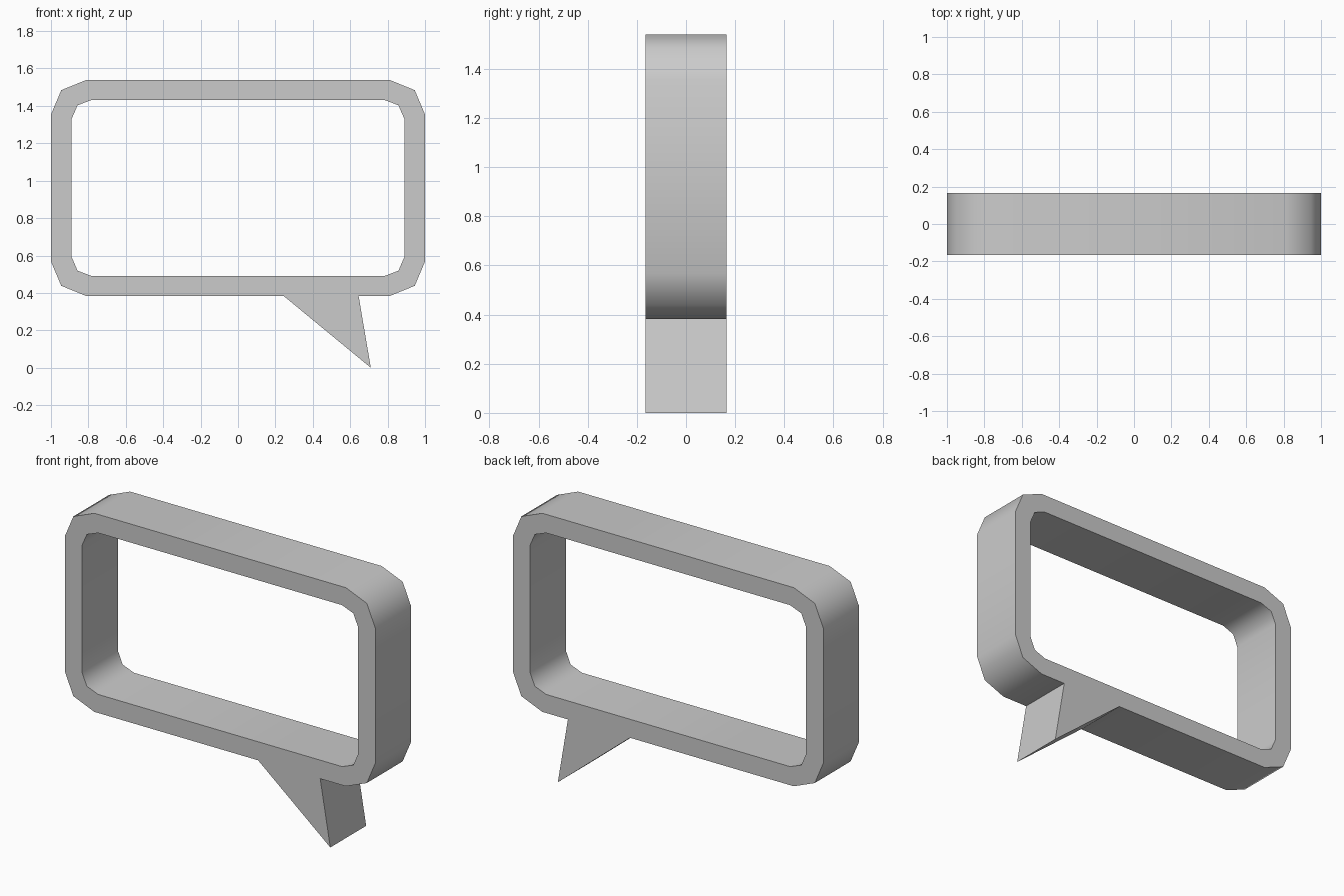
import bpy, bmesh, math

cube = bpy.data.objects.get("Cube")
if cube:
    bpy.data.objects.remove(cube, do_unlink=True)

DEPTH = 0.165
MID_Z = 0.961

grey = bpy.data.materials.new("light_grey")
grey.use_nodes = True
colour = (0.6, 0.6, 0.6, 1)
grey.diffuse_color = colour
grey.node_tree.nodes["Principled BSDF"].inputs["Base Color"].default_value = colour


def mirror_corner(corner):
    """Mirror one corner profile into a full closed outline."""
    right = [(x, -z) for x, z in reversed(corner)] + corner
    return [(x, MID_Z + z) for x, z in right + [(-x, -z) for x, z in right]]


def make_object(name, bm):
    bmesh.ops.recalc_face_normals(bm, faces=bm.faces)
    mesh = bpy.data.meshes.new(name)
    bm.to_mesh(mesh)
    bm.free()
    mesh.materials.append(grey)
    obj = bpy.data.objects.new(name, mesh)
    bpy.context.collection.objects.link(obj)
    return obj


def add_loop(bm, outline, y):
    return [bm.verts.new((x, y, z)) for x, z in outline]


def bridge(bm, a, b):
    for i in range(len(a)):
        j = (i + 1) % len(a)
        bm.faces.new((a[i], a[j], b[j], b[i]))


# Rounded rectangular frame: corner profiles run from side to top
outer = mirror_corner([(1.0, 0.393), (0.945, 0.523), (0.81, 0.578)])
inner = mirror_corner([(0.889, 0.37), (0.858, 0.442), (0.785, 0.47)])
bm = bmesh.new()
loops = [add_loop(bm, o, y) for o, y in
         ((outer, -DEPTH), (outer, DEPTH), (inner, DEPTH), (inner, -DEPTH))]
for i in range(4):
    bridge(bm, loops[i], loops[(i + 1) % 4])
frame = make_object("bubble_frame", bm)

# Smooth around the bends, sharp at the front and back rims
bpy.ops.object.select_all(action='DESELECT')
frame.select_set(True)
bpy.context.view_layer.objects.active = frame
bpy.ops.object.shade_smooth_by_angle(angle=math.radians(60))

# Pointed tail hanging below the frame, open where it joins
tail = [(0.645, MID_Z - 0.578), (0.71, 0), (0.245, MID_Z - 0.578)]
bm = bmesh.new()
front, back = add_loop(bm, tail, -DEPTH), add_loop(bm, tail, DEPTH)
bm.faces.new(front)
bm.faces.new(back[::-1])
for i in range(2):
    bm.faces.new((front[i], back[i], back[i + 1], front[i + 1]))
make_object("speech_tail", bm)
